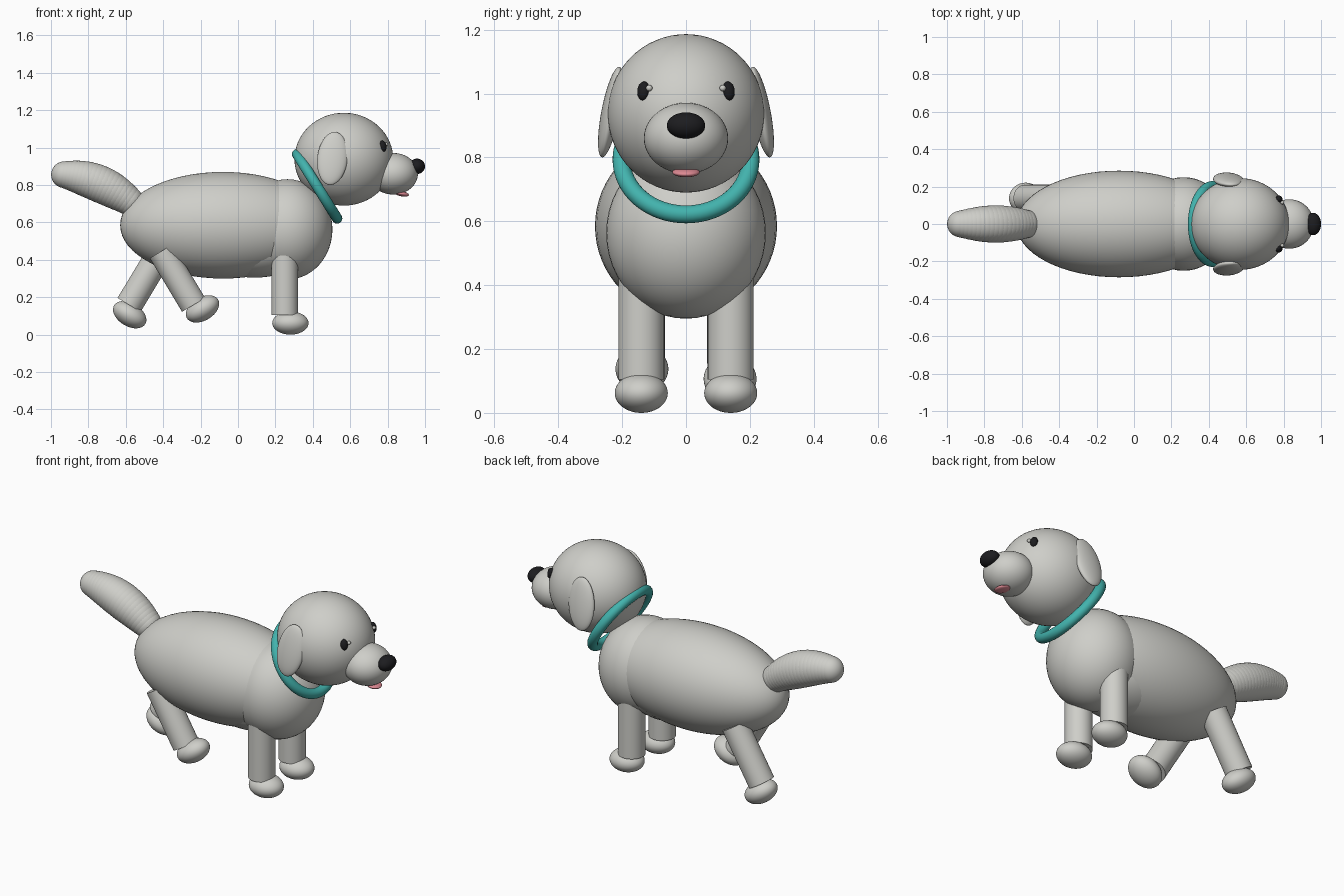
import bpy, math
from mathutils import Vector, Matrix

if "Cube" in bpy.data.objects:
    bpy.data.objects.remove(bpy.data.objects["Cube"])


def material(name, rgb):
    m = bpy.data.materials.new(name)
    m.diffuse_color = (*rgb, 1)
    m.use_nodes = True
    m.node_tree.nodes["Principled BSDF"].inputs["Base Color"].default_value = m.diffuse_color
    return m


FUR = material("pale_grey", (0.62, 0.62, 0.585))
BLACK = material("black", (0.012, 0.012, 0.014))
TEAL = material("teal", (0.055, 0.45, 0.42))
PINK = material("pink", (0.72, 0.25, 0.29))


def finish(name, mat):
    ob = bpy.context.object
    ob.name = name
    ob.data.materials.append(mat)
    bpy.ops.object.shade_smooth_by_angle(angle=math.radians(40))
    return ob


def ellipsoid(name, loc, radii, mat=FUR, rot=(0, 0, 0), seg=48, rings=24):
    bpy.ops.mesh.primitive_uv_sphere_add(segments=seg, ring_count=rings, radius=1,
                                         location=loc, rotation=rot)
    bpy.context.object.scale = radii
    return finish(name, mat)


# torso
ellipsoid("body", (-0.08, 0, 0.585), (0.55, 0.285, 0.285), seg=64, rings=32)
ellipsoid("chest", (0.265, 0, 0.563), (0.24, 0.25, 0.268))
ellipsoid("belly", (0.09, 0, 0.48), (0.30, 0.212, 0.175))

# head
ellipsoid("head", (0.566, 0, 0.938), (0.264, 0.245, 0.248), seg=64, rings=32)
ellipsoid("muzzle", (0.83, 0, 0.86), (0.132, 0.132, 0.111))
ellipsoid("nose", (0.957, 0, 0.90), (0.043, 0.06, 0.041), BLACK)
ellipsoid("tongue", (0.873, 0, 0.754), (0.042, 0.043, 0.014), PINK, (0, 0.2, 0))

for s, side in ((-1, "right"), (1, "left")):
    ellipsoid(side + "_eye", (0.775, s * 0.133, 1.008), (0.018, 0.02, 0.03), BLACK,
              (0, -0.2, s * 0.5), 24, 16)
    ellipsoid(side + "_eye_glint", (0.793, s * 0.115, 1.017), (0.010,) * 3, FUR,
              (0, 0, 0), 16, 10)
    ellipsoid(side + "_ear", (0.505, s * 0.236, 0.942), (0.081, 0.029, 0.145), FUR,
              (s * 0.19, 0.12, 0))

# collar, tilted around the neck
bpy.ops.mesh.primitive_torus_add(major_radius=0.202, minor_radius=0.028,
                                 major_segments=64, minor_segments=20,
                                 location=(0.423, 0, 0.793),
                                 rotation=(0, math.atan2(0.385, 0.24), 0))
finish("collar", TEAL)


# legs swing from their top; positive swing moves the foot forward
def leg(name, x, y, z, swing):
    turn = Matrix.Rotation(-swing, 3, 'Y')
    top = Vector((x, y, z))
    bpy.ops.mesh.primitive_cylinder_add(vertices=40, radius=0.072, depth=0.335,
                                        location=top + turn @ Vector((0, 0, -0.1675)),
                                        rotation=(0, -swing, 0))
    finish(name + "_leg", FUR)
    ellipsoid(name + "_paw", top + turn @ Vector((0.03, 0, -0.378)),
              (0.097, 0.083, 0.062), FUR, (0, -swing, 0))


STRIDE = math.radians(31)
for s, side in ((-1, "right"), (1, "left")):
    leg("front_" + side, 0.25, s * 0.14, 0.44, 0)
    leg("hind_" + side, -0.41, s * 0.138, 0.446, -s * STRIDE)

# tail: a curved row of overlapping balls that leaves soft ridges
p0, p1, p2 = Vector((-0.55, 0, 0.69)), Vector((-0.73, 0, 0.835)), Vector((-0.928, 0, 0.855))
COUNT = 22
for i in range(COUNT):
    t = i / (COUNT - 1)
    pos = p0 * (1 - t) ** 2 + p1 * 2 * t * (1 - t) + p2 * t * t
    r = 0.068 * (1 - t) + 0.071 * t + 0.030 * math.sin(math.pi * t)
    ellipsoid("tail_ball_%02d" % (i + 1), pos, (r, r, r), FUR, (0, 0, 0), 40, 24)
